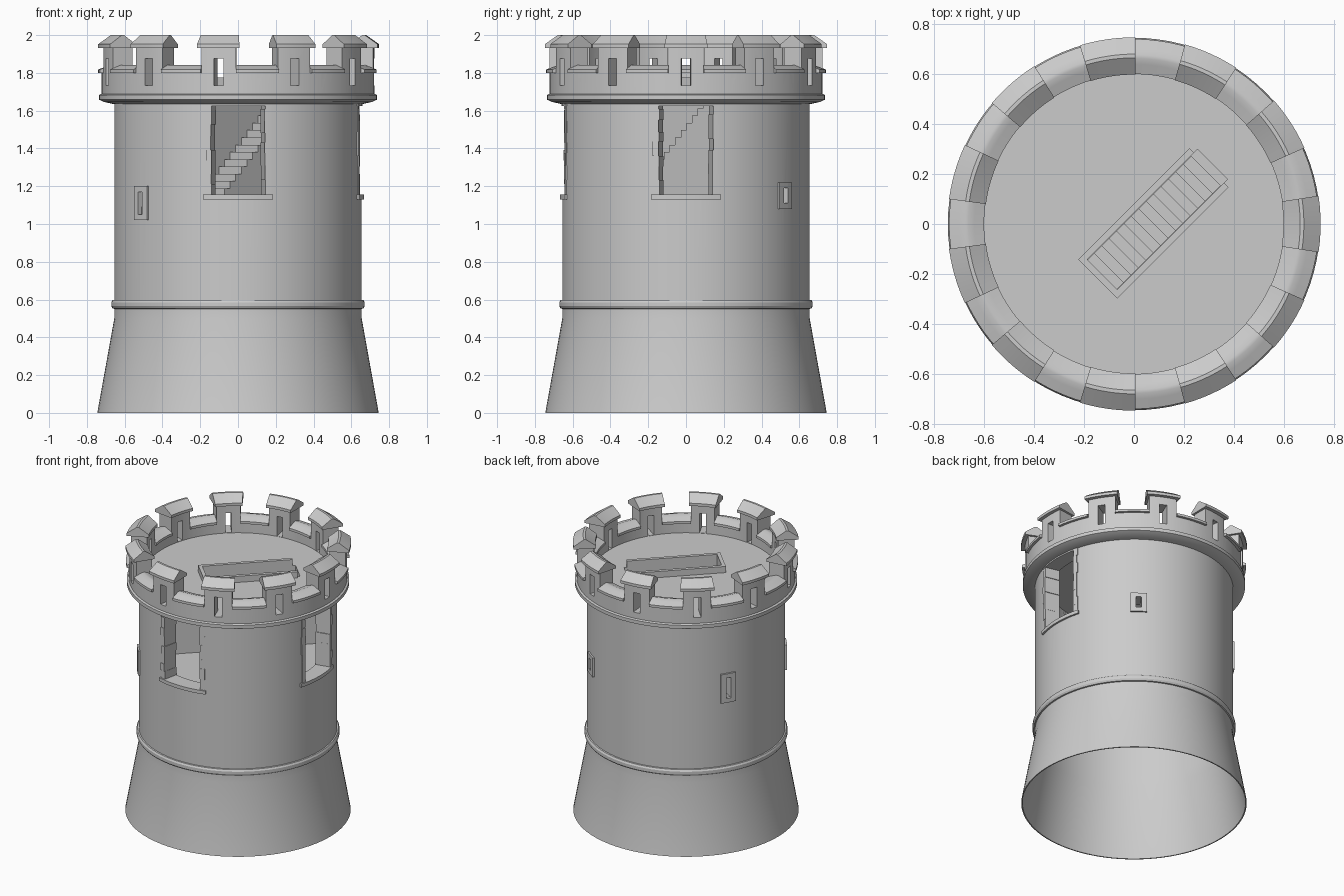
import bpy, bmesh, math, random
from mathutils import Matrix, Vector

random.seed(4)
cube = bpy.data.objects.get("Cube")
if cube:
    bpy.data.objects.remove(cube)

stone = bpy.data.materials.new("grey stone")
stone.use_nodes = True
stone.diffuse_color = (0.6, 0.6, 0.6, 1)
stone.node_tree.nodes["Principled BSDF"].inputs["Base Color"].default_value = (0.6, 0.6, 0.6, 1)


def finish(name, bm, smooth=True):
    bmesh.ops.recalc_face_normals(bm, faces=bm.faces)
    mesh = bpy.data.meshes.new(name)
    bm.to_mesh(mesh)
    bm.free()
    mesh.materials.append(stone)
    ob = bpy.data.objects.new(name, mesh)
    bpy.context.collection.objects.link(ob)
    if smooth:
        bpy.ops.object.select_all(action="DESELECT")
        ob.select_set(True)
        bpy.context.view_layer.objects.active = ob
        bpy.ops.object.shade_smooth_by_angle(angle=math.radians(30))
    return ob


def sweep(bm, profile, start=0, end=360):
    """Sweep a closed (radius, z) profile around the tower axis, in degrees."""
    full = end - start >= 360
    n = 96 if full else max(2, round((end - start) / 3))
    rings = []
    for i in range(n if full else n + 1):
        a = math.radians(start + (end - start) * i / n)
        rings.append([bm.verts.new((r * math.cos(a), r * math.sin(a), z)) for r, z in profile])
    for i in range(n):
        a, b = rings[i], rings[(i + 1) % len(rings)]
        for j in range(len(profile)):
            k = (j + 1) % len(profile)
            bm.faces.new((a[j], b[j], b[k], a[k]))
    if not full:
        bm.faces.new(rings[0])
        bm.faces.new(rings[-1])


def rect(r0, r1, z0, z1):
    return [(r0, z0), (r1, z0), (r1, z1), (r0, z1)]


def swept(name, *pieces):
    bm = bmesh.new()
    for piece in pieces:
        sweep(bm, *piece)
    return finish(name, bm)


def cut(ob, cutter):
    cutter.hide_render = True
    mod = ob.modifiers.new("cut", "BOOLEAN")
    mod.operation, mod.solver, mod.object = "DIFFERENCE", "EXACT", cutter
    bpy.ops.object.select_all(action="DESELECT")
    ob.select_set(True)
    bpy.context.view_layer.objects.active = ob
    bpy.ops.object.modifier_apply(modifier=mod.name)
    bpy.data.objects.remove(cutter)
    bpy.ops.object.shade_smooth_by_angle(angle=math.radians(30))


# Stair frame: s runs up the flight, t runs across it
ALONG = Vector((1, 1, 0)).normalized()
ACROSS = Vector((-1, 1, 0)).normalized()
FOOT = Vector((-0.145, -0.22, 0))


def stair_box(bm, s0, s1, t0, t1, z0, z1):
    centre = FOOT + ALONG * (s0 + s1) / 2 + ACROSS * (t0 + t1) / 2 + Vector((0, 0, (z0 + z1) / 2))
    m = Matrix.Translation(centre) @ Matrix.Rotation(math.pi / 4, 4, "Z")
    m = m @ Matrix.Diagonal((s1 - s0, t1 - t0, z1 - z0, 1))
    bmesh.ops.create_cube(bm, size=1, matrix=m)


def stair_object(name, *boxes):
    bm = bmesh.new()
    for b in boxes:
        stair_box(bm, *b)
    return finish(name, bm, False)


# Flared, hollow base and the rounded band above it
swept("flared_base", ([(0.745, 0), (0.655, 0.5), (0.655, 0.58), (0.645, 0.58), (0.645, 0.5), (0.737, 0)],))
swept("base_band", ([(0.65, 0.55), (0.664, 0.553), (0.671, 0.565), (0.671, 0.585), (0.664, 0.597), (0.65, 0.6)],))

# Upper wall, opened by two doorways and three loopholes
DOORS = (270, 0)
LOOPHOLES = ((219, 1.02, 1.2), (52.7, 1.08, 1.22), (150, 1.06, 1.27))
wall = swept("upper_wall", ([(0.655, 0.58), (0.655, 1.65), (0.56, 1.65), (0.56, 1.1), (0.645, 1.09), (0.645, 0.58)],))
openings = [(rect(0.5, 0.7, 1.15, 1.635), a - 13, a + 13) for a in DOORS]
openings += [(rect(0.5, 0.7, z0 + 0.03, z1 - 0.03), a - 1.5, a + 1.5) for a, z0, z1 in LOOPHOLES]
cut(wall, swept("opening_cutter", *openings))

# Rough stone jambs, sill and lintel around each doorway
for door, a in zip(("front", "left"), DOORS):
    stones = []
    for side in (-1, 1):
        z = 1.155
        while z < 1.63:
            top = min(z + random.uniform(0.05, 0.08), 1.635)
            inner, outer = 12.6 + random.uniform(-0.4, 0.2), 15.2 + random.uniform(-0.5, 0.5)
            lo, hi = sorted((a + side * inner, a + side * outer))
            stones.append((rect(0.555, 0.66 + random.uniform(-0.002, 0.003), z, top), lo, hi))
            z = top
    swept(door + "_door_jambs", *stones)
    swept(door + "_door_sill", (rect(0.555, 0.668, 1.13, 1.155), a - 16.2, a + 16.2))
    swept(door + "_door_lintel", (rect(0.555, 0.66, 1.625, 1.645), a - 15.5, a + 15.5))

# Loophole surrounds
for i, (a, z0, z1) in enumerate(LOOPHOLES):
    frame = swept("loophole_frame_%d" % (i + 1), (rect(0.65, 0.667, z0, z1), a - 4.7, a + 4.7))
    cut(frame, swept("slit_cutter", (rect(0.6, 0.7, z0 + 0.03, z1 - 0.03), a - 1.5, a + 1.5)))

# Corbel ledge below the parapet
swept("parapet_ledge", ([(0.6, 1.635), (0.66, 1.635), (0.712, 1.647), (0.735, 1.658), (0.735, 1.683),
                         (0.72, 1.69), (0.6, 1.69)],))

# Parapet: one ring with notches and arrow slits cut out
COUNT, BODY, CAP = 11, 7.4, 8.7
STEP = 360 / COUNT
parapet = swept("parapet", (rect(0.612, 0.722, 1.68, 1.94),))
holes = []
for i in range(COUNT):
    a = i * STEP
    holes.append((rect(0.55, 0.8, 1.815, 2), a + BODY, a + STEP - BODY))
    holes.append((rect(0.55, 0.8, 1.732, 1.875), a - 2, a + 2))
cut(parapet, swept("notch_cutter", *holes))


def coping(r0, r1, z, lip, rise):
    """Coping section with a rounded ridge."""
    pts = [(r0, z), (r1, z)]
    for f in (1, 0.72, 0.55, 0.45, 0.28, 0):
        h = 1 - abs(2 * f - 1)
        pts.append((r0 + (r1 - r0) * f, z + lip + rise * min(1, h * 1.1)))
    return pts


for i in range(COUNT):
    a = i * STEP
    swept("merlon_cap_%d" % (i + 1), (coping(0.598, 0.747, 1.932, 0.02, 0.048), a - CAP, a + CAP))
    swept("notch_cap_%d" % (i + 1), (coping(0.6, 0.74, 1.8, 0.018, 0.024), a + BODY, a + STEP - BODY))

# Room floor and roof deck with its stairwell
swept("room_floor", ([(0.002, 1.1), (0.6, 1.1), (0.6, 1.15), (0.002, 1.15)],))
bm = bmesh.new()
bmesh.ops.create_cone(bm, cap_ends=True, segments=96, radius1=0.63, radius2=0.63, depth=0.08,
                      matrix=Matrix.Translation((0, 0, 1.69)))
deck = finish("roof_deck", bm)
cut(deck, stair_object("stairwell_cutter", (0.02, 0.65, -0.085, 0.085, 1.5, 1.9)))

# Curb on three sides of the stairwell, open at the top of the flight
stair_object("stairwell_curb",
             (0, 0.63, 0.085, 0.11, 1.64, 1.775),
             (0, 0.63, -0.11, -0.085, 1.64, 1.775),
             (0, 0.025, -0.11, 0.11, 1.64, 1.775))

# Solid flight of steps and the wall beside it
STEPS, RISE, RUN = 15, 0.0385, 0.042
stair_object("steps", *[(0.02 + i * RUN, 0.02 + (i + 1) * RUN + 0.004, -0.084, 0.084, 1.14, 1.15 + (i + 1) * RISE)
                        for i in range(STEPS - 1)])
stair_object("stair_wall", (-0.27, 0.81, 0.085, 0.1, 1.14, 1.66))
